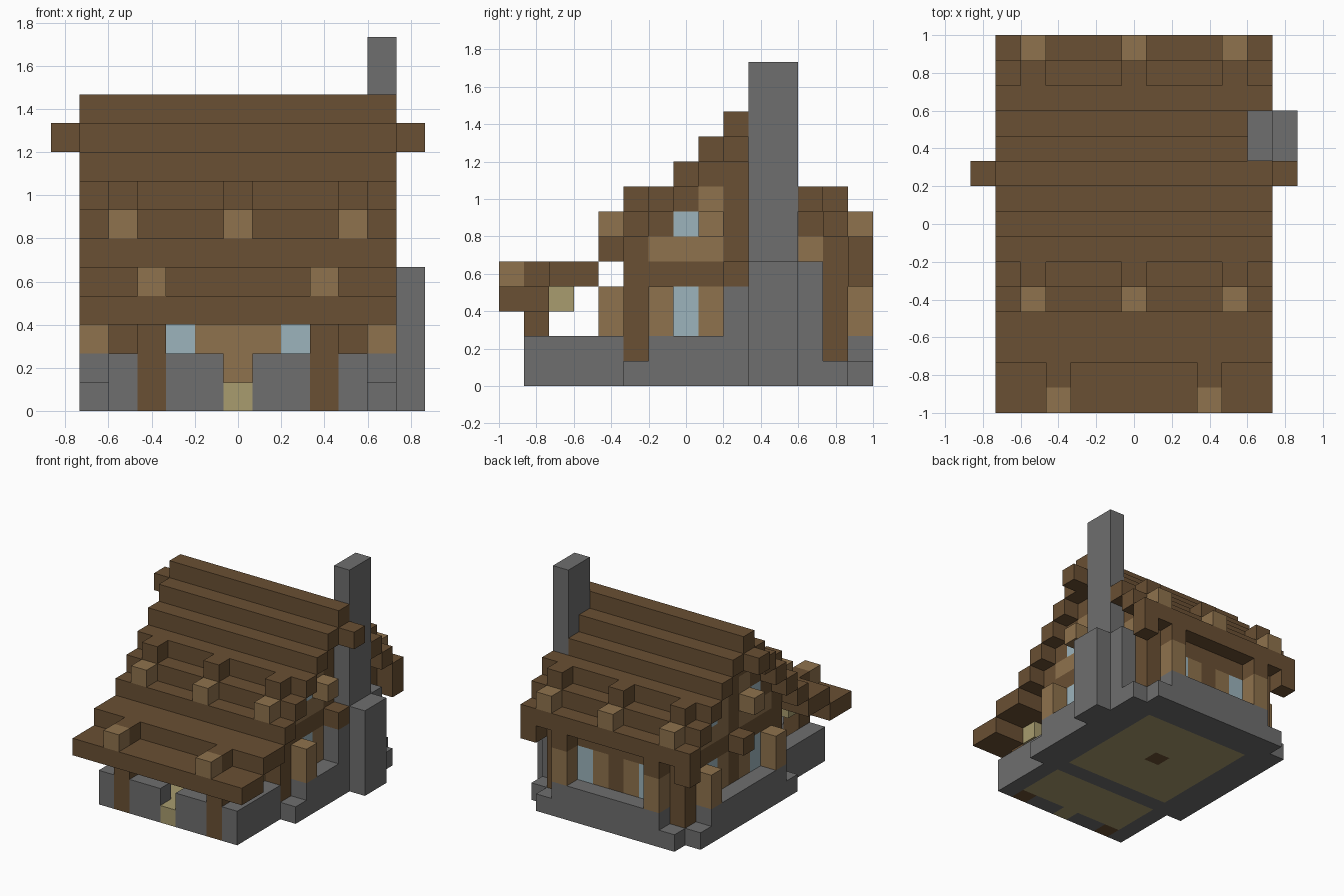
import bpy, bmesh

cube = bpy.data.objects.get("Cube")
if cube:
    bpy.data.objects.remove(cube, do_unlink=True)

U = 2 / 15          # edge of one building block
cells = {}          # block position -> (part, colour)

COLOURS = {
    "dark_wood": (0.144, 0.08, 0.033),
    "light_wood": (0.275, 0.17, 0.074),
    "stone": (0.156, 0.156, 0.156),
    "straw": (0.392, 0.332, 0.156),
    "glass": (0.332, 0.456, 0.503),
}
mats = {}
for name, rgb in COLOURS.items():
    m = bpy.data.materials.new(name)
    m.use_nodes = True
    m.diffuse_color = (*rgb, 1)
    bsdf = m.node_tree.nodes["Principled BSDF"]
    bsdf.inputs["Base Color"].default_value = (*rgb, 1)
    bsdf.inputs["Roughness"].default_value = 0.9
    mats[name] = m


def fill(part, colour, x, y, z):
    """Fill an inclusive range of blocks; later parts replace earlier ones."""
    x, y, z = [(v, v) if isinstance(v, int) else v for v in (x, y, z)]
    for i in range(x[0], x[1] + 1):
        for j in range(y[0], y[1] + 1):
            for k in range(z[0], z[1] + 1):
                cells[i, j, k] = (part, colour)


def sides(part, colour, x, y, z):
    """Fill blocks and their left-right mirror image."""
    fill(part, colour, x, y, z)
    a, b = (x, x) if isinstance(x, int) else x
    fill(part, colour, (12 - b, 12 - a), y, z)


def ends(part, colour, x, y, z):
    """Fill blocks mirrored left-right and across the ridge."""
    sides(part, colour, x, y, z)
    a, b = (y, y) if isinstance(y, int) else y
    sides(part, colour, x, (18 - b, 18 - a), z)


# Foundation, floors and low porch wall
fill("foundation", "stone", (1, 11), (5, 13), 0)
fill("foundation", "stone", (2, 10), 14, 0)
fill("foundation", "stone", (2, 10), (1, 4), 0)
fill("house_floor", "straw", (3, 9), (6, 12), 0)
fill("porch_floor", "straw", (3, 9), (2, 4), 0)
fill("porch_step", "straw", 6, 1, 0)
sides("porch_wall", "stone", 2, (1, 4), 1)
sides("porch_wall", "stone", (2, 5), 1, 1)

# Stone wall base
ends("wall_base", "stone", (3, 6), 5, 1)
sides("wall_base", "stone", (1, 2), (6, 12), 1)
fill("wall_base", "stone", (3, 9), 14, 1)
sides("wall_base", "stone", 3, 4, 1)

# Timber walls with windows and door
ends("wall_panels", "light_wood", 5, 5, (2, 3))
ends("wall_panels", "light_wood", 2, 8, (2, 3))
ends("wall_panels", "light_wood", 3, 5, (2, 3))
ends("wall_panels", "light_wood", 2, 6, (2, 3))
ends("windows", "glass", 4, 5, (2, 3))
ends("windows", "glass", 2, 7, (2, 3))
ends("wall_buttresses", "light_wood", 3, 4, (2, 3))
ends("wall_buttresses", "light_wood", 1, 6, (2, 3))
fill("door", "light_wood", 6, 5, (1, 3))
fill("wall_posts", "dark_wood", 6, 13, (2, 3))
ends("wall_posts", "dark_wood", 2, 5, (1, 3))
sides("wall_posts", "dark_wood", 2, 9, (2, 8))

# Ring beam and protruding beam ends
ends("ring_beam", "dark_wood", (2, 6), 5, 4)
sides("ring_beam", "dark_wood", 2, (5, 13), 4)
sides("beam_ends", "dark_wood", 1, 9, 4)
sides("beam_ends", "dark_wood", 1, 14, 4)
sides("beam_ends", "dark_wood", 3, 14, 4)

# Gable walls
ends("gable_panels", "light_wood", 2, (6, 8), 5)
ends("gable_panels", "light_wood", 2, 8, (6, 7))
ends("gable_windows", "glass", 2, 7, 6)
sides("gable_pegs", "light_wood", 1, 8, 6)

# Stepped main roof: outer layer, inset lower layer
for step in range(6):
    j, k = 9 - step, 10 - step
    ends("roof", "dark_wood", (1, 6), j, k)
    if step < 5:
        ends("roof_lining", "dark_wood", (2, 6), j, k - 1)
for i in (2, 6):
    ends("roof_brackets", "dark_wood", i, 5, 7)
    ends("roof_pegs", "light_wood", i, 4, 6)

# Ridge beam and centre post
fill("ridge_beam", "dark_wood", (0, 12), 9, 9)
fill("centre_post", "dark_wood", 6, 9, (0, 8))

# Porch roof, posts and lanterns
fill("porch_roof", "dark_wood", (1, 11), (2, 3), 4)
fill("porch_roof", "dark_wood", (1, 11), (0, 1), 3)
sides("porch_brackets", "dark_wood", 3, 1, 4)
sides("porch_pegs", "light_wood", 3, 0, 4)
sides("porch_posts", "dark_wood", 3, 1, (0, 2))
sides("lanterns", "straw", 3, 2, 3)

# Chimney on the left side
fill("chimney", "stone", 11, (10, 11), (0, 12))
fill("chimney", "stone", 12, (10, 11), (0, 4))
fill("chimney", "stone", 11, 9, (0, 3))
fill("chimney", "stone", 11, 12, (0, 4))

# Turn each part into a mesh of its exposed faces
AXES = [(0, 1, 2), (1, 2, 0), (2, 0, 1)]
parts = {}
for pos, (part, colour) in cells.items():
    parts.setdefault((part, colour), []).append(pos)

for (part, colour), blocks in parts.items():
    bm = bmesh.new()
    for pos in blocks:
        for a, b, c in AXES:
            for side in (0, 1):
                near = list(pos)
                near[a] += 2 * side - 1
                if tuple(near) in cells:
                    continue
                quad = []
                for db, dc in ((0, 0), (1, 0), (1, 1), (0, 1)):
                    p = list(pos)
                    p[a] += side
                    p[b] += db
                    p[c] += dc
                    quad.append(bm.verts.new(((p[0] - 6.5) * U, (p[1] - 7.5) * U, p[2] * U)))
                bm.faces.new(quad if side else quad[::-1])
    bmesh.ops.remove_doubles(bm, verts=bm.verts, dist=U / 100)
    bmesh.ops.dissolve_limit(bm, angle_limit=0.01, verts=bm.verts, edges=bm.edges)
    mesh = bpy.data.meshes.new(part)
    bm.to_mesh(mesh)
    bm.free()
    mesh.materials.append(mats[colour])
    obj = bpy.data.objects.new(part, mesh)
    bpy.context.scene.collection.objects.link(obj)
